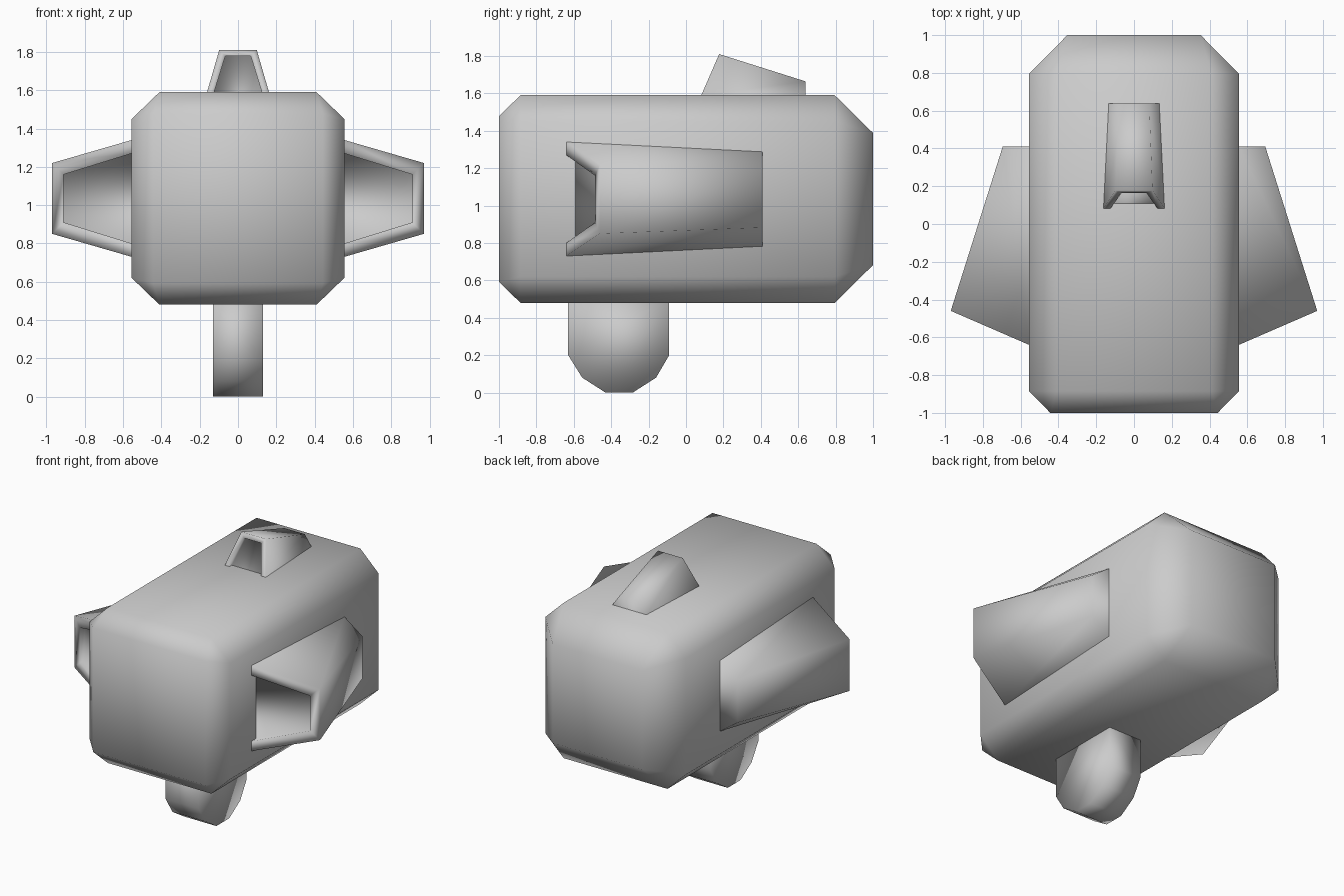
import bpy, bmesh
from math import radians
from mathutils import Matrix

if "Cube" in bpy.data.objects:
    bpy.data.objects.remove(bpy.data.objects["Cube"])


def finish(name, bm, matrix=Matrix()):
    bm.transform(matrix)
    mesh = bpy.data.meshes.new(name)
    for f in bm.faces:
        f.smooth = True
    bm.to_mesh(mesh)
    bm.free()
    obj = bpy.data.objects.new(name, mesh)
    bpy.context.collection.objects.link(obj)
    return obj


# Body: box with every edge chamfered, deeper at the back than at the front
def body():
    bm = bmesh.new()
    mid = 1.035
    for y_end, y_side, end in ((-1, -0.885, 0.443), (1, 0.795, 0.353)):
        for sx in (-1, 1):
            for sz in (-1, 1):
                for x, y, z in ((0.41, y_side, 0.555), (0.555, y_side, 0.415), (end, y_end, end)):
                    bm.verts.new((sx * x, y, mid + sz * z))
    bmesh.ops.convex_hull(bm, input=bm.verts[:])
    bmesh.ops.dissolve_limit(bm, angle_limit=radians(2), verts=bm.verts[:], edges=bm.edges[:])
    bmesh.ops.recalc_face_normals(bm, faces=bm.faces[:])
    finish("body", bm)


# Leg: rounded profile extruded across x
def leg():
    profile = [(-0.63, 0.5), (-0.63, 0.2), (-0.555, 0.08), (-0.43, 0), (-0.285, 0),
               (-0.16, 0.08), (-0.09, 0.2), (-0.09, 0.5)]
    bm = bmesh.new()
    face = bm.faces.new([bm.verts.new((-0.13, y, z)) for y, z in profile])
    ext = bmesh.ops.extrude_face_region(bm, geom=[face], use_keep_orig=True)
    verts = [v for v in ext["geom"] if isinstance(v, bmesh.types.BMVert)]
    bmesh.ops.translate(bm, verts=verts, vec=(0.26, 0, 0))
    bmesh.ops.recalc_face_normals(bm, faces=bm.faces[:])
    finish("leg", bm)


# Scoop: tapered hood rising along local z, with a recessed opening at the front
def scoop(name, matrix):
    bm = bmesh.new()

    def arch(root_w, root_y, top_w, top_y, height):
        pts = ((-root_w, root_y, 0), (-top_w, top_y, height),
               (top_w, top_y, height), (root_w, root_y, 0))
        return [bm.verts.new(p) for p in pts]

    arches = [
        arch(0.2525, 0.525, 0.1525, 0.525, 0.14),      # back end
        arch(0.305, -0.525, 0.185, -0.345, 0.415),     # front rim, outside
        arch(0.235, -0.525, 0.125, -0.371, 0.355),     # front rim, inside
        arch(0.235, -0.475, 0.125, -0.321, 0.355),     # recess floor
    ]
    for a, b in zip(arches, arches[1:]):
        for i in range(3):
            bm.faces.new((a[i], b[i], b[i + 1], a[i + 1]))
    bm.faces.new(arches[0])
    bm.faces.new(arches[-1][::-1])
    finish(name, bm, matrix)


body()
leg()
for side, label in ((1, "right"), (-1, "left")):
    scoop(label + "_scoop", Matrix.Translation((side * 0.555, -0.115, 1.035))
          @ Matrix.Rotation(radians(90 * side), 4, 'Y'))
scoop("top_scoop", Matrix.Translation((0, 0.36, 1.59)) @ Matrix.Scale(0.53, 4))
